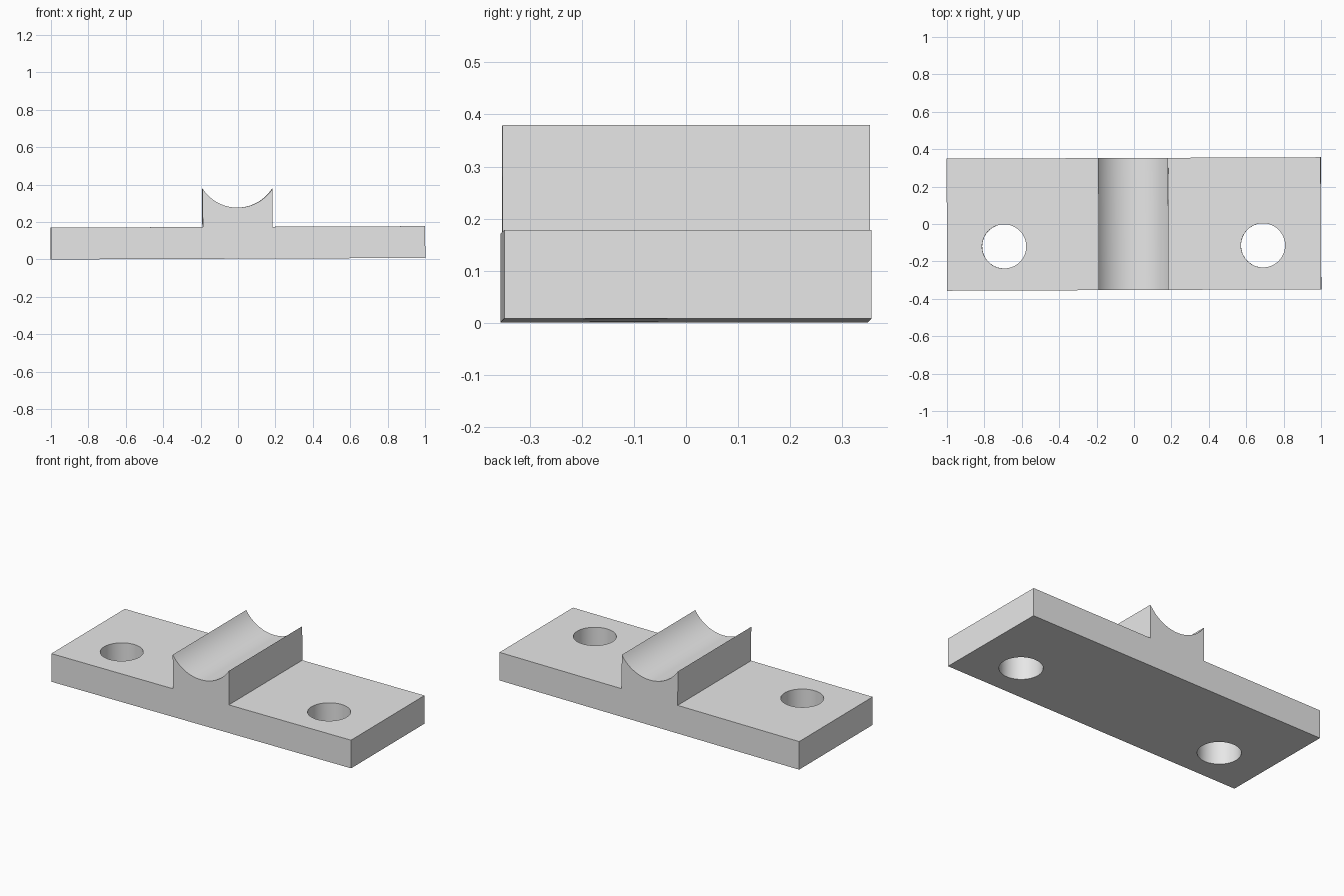
import bpy, bmesh, math
from mathutils import Matrix

cube = bpy.data.objects.get("Cube")
if cube:
    bpy.data.objects.remove(cube, do_unlink=True)

HALF_DEPTH = 0.353
THICK = 0.17          # plate thickness
HALF_SADDLE = 0.187   # half width of the saddle block
PEAK, VALLEY = 0.375, 0.273
CENTRE = -0.002

# Plain grey material
grey = bpy.data.materials.new("light_grey")
grey.use_nodes = True
colour = (0.8, 0.8, 0.8, 1)
grey.diffuse_color = colour
grey.node_tree.nodes["Principled BSDF"].inputs["Base Color"].default_value = colour

# Profile: flat plate with a block whose top is a concave arc
sag = PEAK - VALLEY
radius = (HALF_SADDLE ** 2 + sag ** 2) / (2 * sag)
sweep = math.asin(HALF_SADDLE / radius)
STEPS = 32
arc = []
for i in range(STEPS + 1):
    a = sweep * (1 - 2 * i / STEPS)
    arc.append((CENTRE + radius * math.sin(a), VALLEY + radius * (1 - math.cos(a))))
profile = [(-1, 0), (1, 0), (1, THICK), (CENTRE + HALF_SADDLE, THICK)]
profile += arc + [(CENTRE - HALF_SADDLE, THICK), (-1, THICK)]

bm = bmesh.new()
face = bm.faces.new([bm.verts.new((x, -HALF_DEPTH, z)) for x, z in profile])
result = bmesh.ops.extrude_face_region(bm, geom=[face])
new_verts = [g for g in result["geom"] if isinstance(g, bmesh.types.BMVert)]
bmesh.ops.translate(bm, vec=(0, 2 * HALF_DEPTH, 0), verts=new_verts)
bmesh.ops.recalc_face_normals(bm, faces=bm.faces)
mesh = bpy.data.meshes.new("saddle_bracket")
bm.to_mesh(mesh)
bm.free()
bracket = bpy.data.objects.new("saddle_bracket", mesh)
bpy.context.collection.objects.link(bracket)
mesh.materials.append(grey)

# Bolt holes through both wings
bpy.context.view_layer.objects.active = bracket
for side, name in ((-1, "right_hole_cutter"), (1, "left_hole_cutter")):
    bpy.ops.mesh.primitive_cylinder_add(
        vertices=64, radius=0.118, depth=0.6,
        location=(CENTRE + side * 0.692, -0.117, 0.1))
    cutter = bpy.context.object
    cutter.name = name
    cutter.data.materials.append(grey)
    cutter.hide_render = True
    bpy.context.view_layer.objects.active = bracket
    mod = bracket.modifiers.new("bolt_hole", "BOOLEAN")
    mod.operation = "DIFFERENCE"
    mod.solver = "EXACT"
    mod.object = cutter
    bpy.ops.object.modifier_apply(modifier=mod.name)
    bpy.data.objects.remove(cutter, do_unlink=True)

# The part sits very slightly tilted and turned
tilt = Matrix.Rotation(0.004, 4, "Z") @ Matrix.Rotation(-0.004, 4, "Y")
mesh.transform(Matrix.Translation((0, 0, 0.004)) @ tilt)

# Smooth curved walls, keep the edges sharp
bpy.ops.object.select_all(action="DESELECT")
bracket.select_set(True)
bpy.context.view_layer.objects.active = bracket
bpy.ops.object.shade_smooth_by_angle(angle=math.radians(30))
